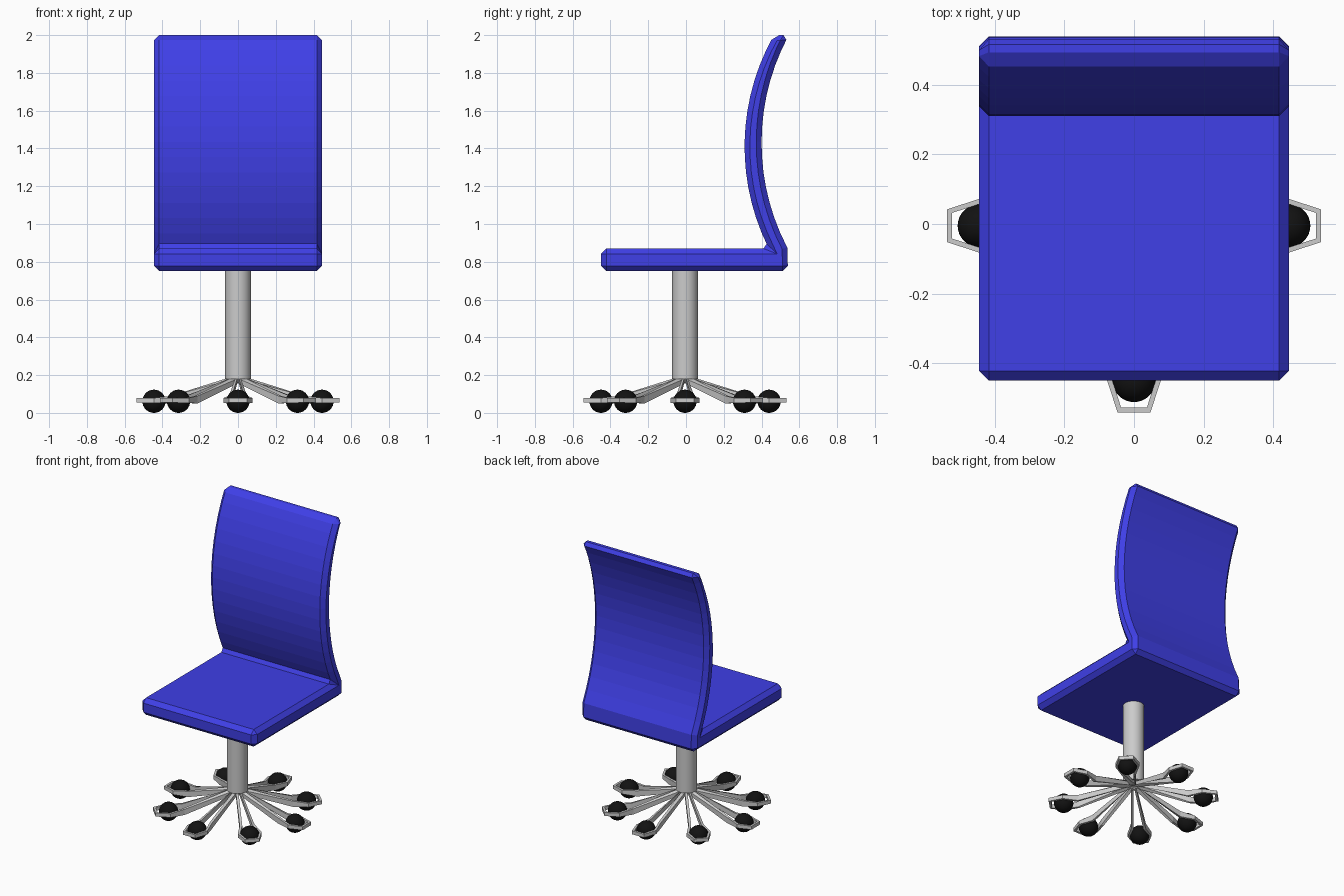
import bpy, bmesh, math
from mathutils import Matrix, Vector

if "Cube" in bpy.data.objects:
    bpy.data.objects.remove(bpy.data.objects["Cube"])

CY = -0.005  # centre of the base in y


def material(name, color):
    m = bpy.data.materials.new(name)
    m.diffuse_color = (*color, 1)
    m.use_nodes = True
    m.node_tree.nodes["Principled BSDF"].inputs["Base Color"].default_value = m.diffuse_color
    return m


blue = material("blue_fabric", (0.05, 0.05, 0.8))
black = material("black_rubber", (0.006, 0.006, 0.006))


def add_object(name, bm, mat=None):
    bmesh.ops.recalc_face_normals(bm, faces=bm.faces)
    me = bpy.data.meshes.new(name)
    bm.to_mesh(me)
    bm.free()
    ob = bpy.data.objects.new(name, me)
    bpy.context.collection.objects.link(ob)
    if mat:
        me.materials.append(mat)
    return ob


def arc(y_min, z_mid, radius, z0, z1, n):
    """Points (y, z) on a shallow arc bulging toward the front."""
    pts = []
    for i in range(n + 1):
        z = z0 + (z1 - z0) * i / n
        pts.append((y_min + radius - math.sqrt(radius ** 2 - (z - z_mid) ** 2), z))
    return pts


# Seat and curved backrest: one L-shaped profile, extruded and chamfered
profile = [(-0.45, 0.75), (-0.45, 0.87)]
profile += arc(0.31, 1.41, 1.2, 0.87, 2.0, 14)
profile += arc(0.40, 1.43, 1.2, 2.0, 0.875, 14)
profile += [(0.54, 0.75)]
bm = bmesh.new()
face = bm.faces.new([bm.verts.new((-0.445, y, z)) for y, z in profile])
ext = bmesh.ops.extrude_face_region(bm, geom=[face])
bmesh.ops.translate(bm, vec=(0.89, 0, 0),
                    verts=[g for g in ext["geom"] if isinstance(g, bmesh.types.BMVert)])
seat = add_object("seat_and_backrest", bm, blue)
bev = seat.modifiers.new("chamfer", "BEVEL")
bev.width = 0.028
bev.segments = 1
bev.limit_method = "ANGLE"
bev.angle_limit = math.radians(35)
bev.use_clamp_overlap = False

# Central column
bpy.ops.mesh.primitive_cylinder_add(vertices=32, radius=0.068, depth=0.58,
                                    location=(0, CY, 0.47))
column = bpy.context.object
column.name = "column"
bpy.ops.object.shade_smooth_by_angle(angle=math.radians(30))

# Forked leg stations: outer (r, w), inner (r, w), centre height, half height
stations = [
    ((0.00, 0.014), (0.05, 0.003), 0.174, 0.012),
    ((0.35, 0.048), (0.355, 0.032), 0.070, 0.020),
    ((0.445, 0.077), (0.445, 0.062), 0.066, 0.013),
    ((0.537, 0.047), (0.522, 0.037), 0.066, 0.012),
]


def fork_leg(index, angle):
    """Two strands joined at the hub and by an outer crossbar, as one closed ring."""
    bm = bmesh.new()
    path = [(s, 1) for s in stations] + [(s, -1) for s in reversed(stations)]
    rings = []
    for (out, inn, z, h), side in path:
        corners = [(out, z + h), (out, z - h), (inn, z - h), (inn, z + h)]
        rings.append([bm.verts.new((p[0], p[1] * side, q)) for p, q in corners])
    for i, a in enumerate(rings):
        b = rings[(i + 1) % len(rings)]
        for k in range(4):
            n = (k + 1) % 4
            bm.faces.new((a[k], a[n], b[n], b[k]))
    leg = add_object(f"leg_{index}", bm)
    leg.matrix_world = Matrix.Translation((0, CY, 0)) @ Matrix.Rotation(angle, 4, "Z")


# Eight legs, each with a ball caster
for i in range(8):
    a = i * math.pi / 4
    fork_leg(i + 1, a)
    bm = bmesh.new()
    bmesh.ops.create_uvsphere(bm, u_segments=32, v_segments=16, radius=0.0615)
    for f in bm.faces:
        f.smooth = True
    ball = add_object(f"caster_ball_{i + 1}", bm, black)
    ball.location = Vector((0.445 * math.cos(a), CY + 0.445 * math.sin(a), 0.0615))
